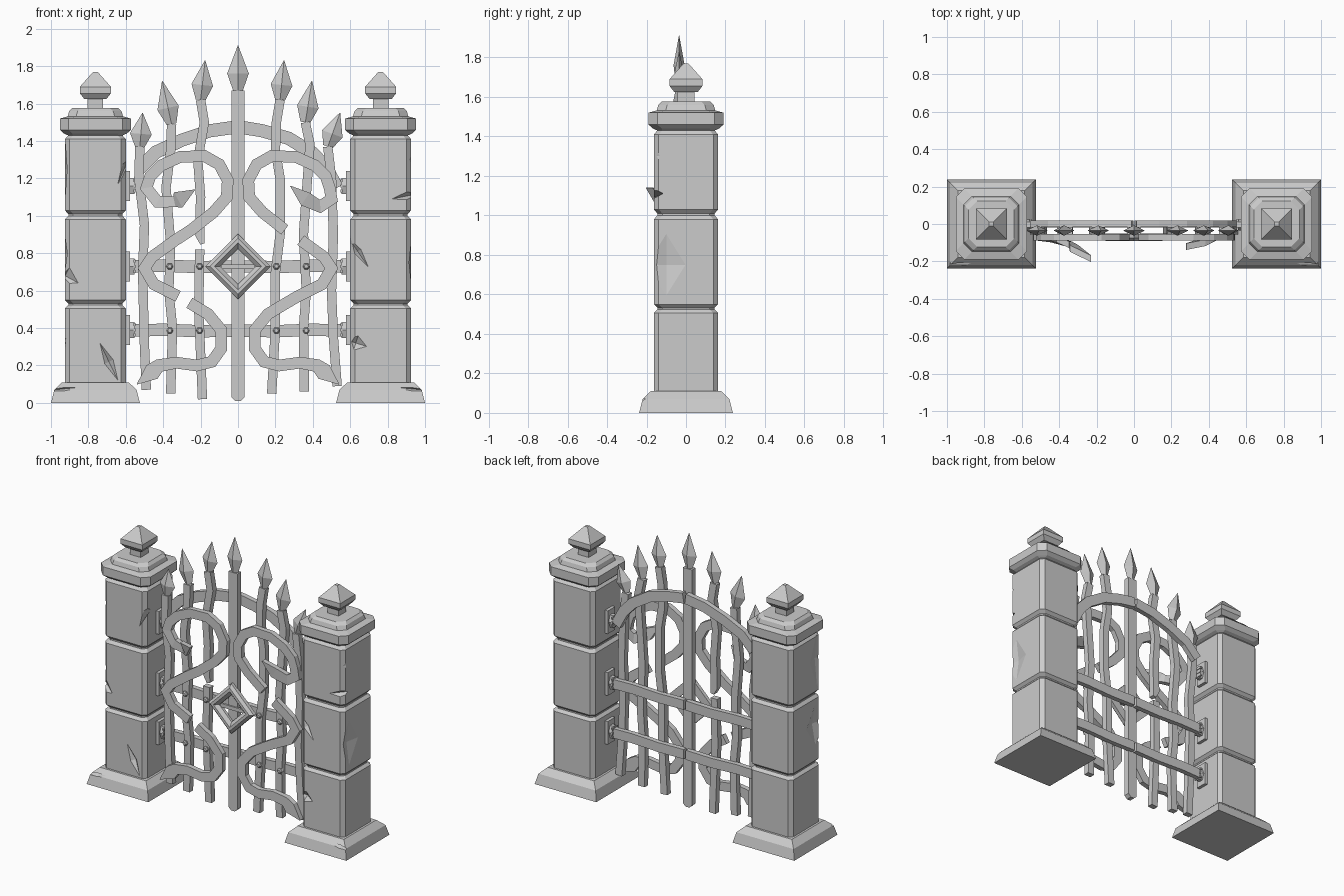
import bpy, bmesh, math
from mathutils import Vector, Matrix

if "Cube" in bpy.data.objects:
    bpy.data.objects.remove(bpy.data.objects["Cube"])


def make(name, verts, faces):
    me = bpy.data.meshes.new(name)
    me.from_pydata([tuple(v) for v in verts], [], faces)
    bm = bmesh.new()
    bm.from_mesh(me)
    bmesh.ops.recalc_face_normals(bm, faces=bm.faces)
    bm.to_mesh(me)
    bm.free()
    ob = bpy.data.objects.new(name, me)
    bpy.context.collection.objects.link(ob)
    return ob


def skin(name, rings):
    # closed skin over a stack of equal-sized rings
    n = len(rings[0])
    verts = [v for r in rings for v in r]
    faces = [(i * n + j, i * n + (j + 1) % n, (i + 1) * n + (j + 1) % n, (i + 1) * n + j)
             for i in range(len(rings) - 1) for j in range(n)]
    faces += [tuple(range(n)), tuple(range(len(verts) - n, len(verts)))]
    return make(name, verts, faces)


def square(cx, h, z, c=0):
    # square ring of half width h, with corners cut by c
    if not c:
        return [(cx + a * h, b * h, z) for a, b in ((-1, -1), (1, -1), (1, 1), (-1, 1))]
    k = h - c
    pts = ((-k, -h), (k, -h), (h, -k), (h, k), (k, h), (-k, h), (-h, k), (-h, -k))
    return [(cx + x, y, z) for x, y in pts]


def ribbon(name, pts, y0, y1, width):
    # flat mitred strip along (x, z[, width factor[, y shift]]) points
    p = [Vector((q[0], q[1])) for q in pts]
    rings = []
    for i, q in enumerate(pts):
        a = (p[i] - p[i - 1]).normalized() if i else None
        b = (p[i + 1] - p[i]).normalized() if i < len(p) - 1 else None
        a, b = a or b, b or a
        t = (a + b).normalized()
        n = Vector((-t.y, t.x))
        w = width / 2 * (q[2] if len(q) > 2 else 1) / max(t.dot(a), 0.7)
        dy = q[3] if len(q) > 3 else 0
        l, r = p[i] + n * w, p[i] - n * w
        rings.append([(l.x, y0 + dy, l.y), (r.x, y0 + dy, r.y),
                      (r.x, y1 + dy, r.y), (l.x, y1 + dy, l.y)])
    return skin(name, rings)


def spear(name, base, tip, half, y):
    # four-sided spearhead with ridges front and back
    b, t = Vector(base), Vector(tip)
    d = t - b
    n = Vector((-d.y, d.x)).normalized()
    rings = []
    for f, w, dep in ((0, .45, .018), (.38, 1, .028), (1, .03, .001)):
        c = b + d * f
        l, r = c + n * half * w, c - n * half * w
        rings.append([(l.x, y, l.y), (c.x, y - dep, c.y), (r.x, y, r.y), (c.x, y + dep, c.y)])
    return skin(name, rings)


def box(name, x0, x1, y0, y1, z0, z1):
    return skin(name, [[(x0, y0, z), (x1, y0, z), (x1, y1, z), (x0, y1, z)] for z in (z0, z1)])


def notch(target, loc, size, roll):
    # chip a thin octahedral wedge out of the stone
    r = Matrix.Rotation(roll, 3, 'Y')
    sx, sy, sz = size
    v = [Vector(loc) + r @ Vector(q) for q in
         ((sx, 0, 0), (-sx, 0, 0), (0, sy, 0), (0, -sy, 0), (0, 0, sz), (0, 0, -sz))]
    cut = make("chip_cutter", v, [(0, 2, 4), (2, 1, 4), (1, 3, 4), (3, 0, 4),
                                  (2, 0, 5), (1, 2, 5), (3, 1, 5), (0, 3, 5)])
    cut.hide_render = True
    m = target.modifiers.new("chip", 'BOOLEAN')
    m.operation, m.object, m.solver = 'DIFFERENCE', cut, 'EXACT'
    bpy.context.view_layer.objects.active = target
    bpy.ops.object.modifier_apply(modifier=m.name)
    bpy.data.objects.remove(cut)


# stone pillars: base, three blocks with grooves, cap, finial
SHAFT = [(.163, .10), (.163, .505), (.145, .523), (.145, .532), (.163, .55), (.163, .98),
         (.145, 1.0), (.145, 1.01), (.163, 1.03), (.163, 1.41), (.145, 1.43), (.168, 1.44),
         (.19, 1.46), (.19, 1.52), (.148, 1.532), (.14, 1.56), (.122, 1.577)]
CHIPS = {-1: [((-.60, -.163, 1.27), (.02, .06, .11), .4), ((-.925, -.12, 1.25), (.018, .08, .2), 0),
              ((-.925, -.163, .68), (.08, .04, .05), .5), ((-.925, -.1, .8), (.025, .1, .14), 0),
              ((-.69, -.163, .22), (.025, .025, .11), -.45), ((-.925, -.163, .3), (.015, .03, .16), .1)],
         1: [((.92, -.163, 1.11), (.1, .05, .025), -.2), ((.64, -.163, .81), (.02, .025, .1), -.6),
             ((.63, -.163, .32), (.06, .03, .04), .3), ((.925, -.1, .75), (.02, .1, .16), 0),
             ((.6, -.163, .85), (.015, .04, .12), 0), ((.925, -.163, 1.3), (.02, .03, .1), 0)]}
for s, side in ((-1, "left"), (1, "right")):
    cx = s * .7625
    base = skin(side + "_pillar_base", [square(cx, h, z) for h, z in ((.2375, 0), (.22, .07), (.178, .11))])
    notch(base, (cx + s * .17, -.22, .075), (.1, .03, .012), s * .1)
    shaft = skin(side + "_pillar_shaft", [square(cx, h, z, .045 if z > 1.435 else .025) for h, z in SHAFT])
    for c in CHIPS[s]:
        notch(shaft, *c)
    skin(side + "_finial", [square(cx, h, z) for h, z in
         ((.042, 1.57), (.042, 1.625), (.06, 1.626), (.083, 1.655), (.083, 1.69), (.012, 1.77))])
    # hinges on the inner pillar face
    for z in (1.16, .73, .39):
        a, b = sorted((s * .61, s * .578))
        box(side + "_hinge_plate", a, b, -.045, .035, z - .08, z + .08)
        skin(side + "_hinge_knuckle", [[(x, -.005 + .03 * math.cos(k * math.pi / 3),
             z + .05 * math.sin(k * math.pi / 3)) for k in range(6)] for x in (s * .59, s * .553)])
        for dz in (-.028, 0, .028):
            a, b = sorted((s * .56, s * .553 - s * .005))
            box(side + "_hinge_band", a, b, -.036, .026, z + dz - .008, z + dz + .008)
    # cross rails, one per leaf
    for z in (.73, .387):
        ribbon(side + "_rail", [(s * .008, z), (s * .2, z - .004), (s * .4, z + .004), (s * .575, z)],
               -.02, .015, .066)
        for x in (.205, .365):
            skin(side + "_rivet", [[(s * x + r * math.cos(k * math.pi / 3), y,
                 z + r * math.sin(k * math.pi / 3)) for k in range(6)]
                 for r, y in ((.019, -.04), (.019, -.064), (.011, -.072))])

# arched top rail in two leaves
ribbon("left_arch", [(-.008, 1.475), (-.15, 1.455), (-.3, 1.405), (-.44, 1.34), (-.53, 1.25)], -.015, .02, .07)
ribbon("right_arch", [(.008, 1.475), (.13, 1.455), (.27, 1.415), (.4, 1.335), (.47, 1.26), (.53, 1.15)],
       -.015, .02, .07)

# upright bars: spear tip, then path downwards (lists split where broken)
BARS = [
    ((0, 1.91), [[(0, 1.67), (0, 1.2), (0, .7), (0, .03), (0, .01, .4)]], .07),
    ((.246, 1.83), [[(.225, 1.62), (.205, 1.5), (.2, 1.35), (.225, 1.2), (.225, .9), (.2, .7),
                     (.2, .4), (.18, .05)]], .05),
    ((.395, 1.72), [[(.36, 1.5), (.385, 1.38), (.375, 1.25), (.35, .9), (.365, .6), (.35, .4), (.355, .06)]], .05),
    ((.545, 1.55), [[(.48, 1.37), (.5, 1.2), (.51, .9), (.5, .6), (.51, .35), (.53, .09)]], .05),
    ((-.176, 1.83), [[(-.2, 1.62), (-.18, 1.5), (-.215, 1.3), (-.2, 1.1), (-.205, .9), (-.19, .85, .5)],
                     [(-.205, .82), (-.21, .5), (-.19, .02)]], .05),
    ((-.405, 1.72), [[(-.355, 1.49), (-.36, 1.35), (-.385, 1.15), (-.36, .85), (-.37, .6),
                      (-.35, .4), (-.36, .05)]], .05),
    ((-.51, 1.55), [[(-.525, 1.37), (-.53, 1.2), (-.5, .95), (-.51, .7), (-.5, .3), (-.49, .07)]], .05)]
for tip, pieces, w in BARS:
    for piece in pieces:
        ribbon("upright_bar", piece, -.055, -.015, w)
    spear("spearhead", pieces[0][0][:2], tip, .058, -.035)

# front scrolls: curl with leaf, S-curve, pointed tail; broken at a different place each side
SCROLL = [(-.49, 1.15), (-.47, 1.21), (-.41, 1.27), (-.31, 1.315), (-.18, 1.32), (-.10, 1.275),
          (-.055, 1.19), (-.06, 1.1), (-.13, 1.02), (-.25, .925), (-.335, .87), (-.46, .78), (-.50, .72),
          (-.45, .635), (-.32, .57), (-.26, .535), (-.16, .475), (-.09, .39), (-.09, .29), (-.14, .22),
          (-.22, .2), (-.33, .215), (-.42, .2, 1.1), (-.46, .165, 1.5), (-.54, .1, .05)]
CURL = {-1: [(-.23, 1.14, .05, -.115), (-.32, 1.085, 1.5, -.06), (-.34, 1.075, .9, -.04), (-.43, 1.075, 1, -.01)],
        1: [(-.28, 1.16, .05, -.05), (-.36, 1.09, 1.3, -.03), (-.44, 1.05), (-.5, 1.09)]}
for s, side, brk in ((-1, "left", 19), (1, "right", 14)):
    path = [(-s * q[0],) + tuple(q[1:]) for q in CURL[s] + SCROLL]
    ribbon(side + "_scroll_upper", path[:brk], -.088, -.053, .062)
    ribbon(side + "_scroll_lower", path[brk:], -.088, -.053, .062)

# diamond lock frame with bevelled rim and latch
n = 4
prof = [(.175, -.05), (.175, -.075), (.15, -.092), (.125, -.092), (.095, -.07), (.095, -.05)]
verts = [(r * math.sin(k * math.pi / 2), y, .73 + r * math.cos(k * math.pi / 2)) for r, y in prof for k in range(n)]
m = len(prof)
make("diamond_frame", verts, [(i * n + k, i * n + (k + 1) % n, ((i + 1) % m) * n + (k + 1) % n,
     ((i + 1) % m) * n + k) for i in range(m) for k in range(n)])
box("latch", -.09, .09, -.065, -.05, .715, .74)
